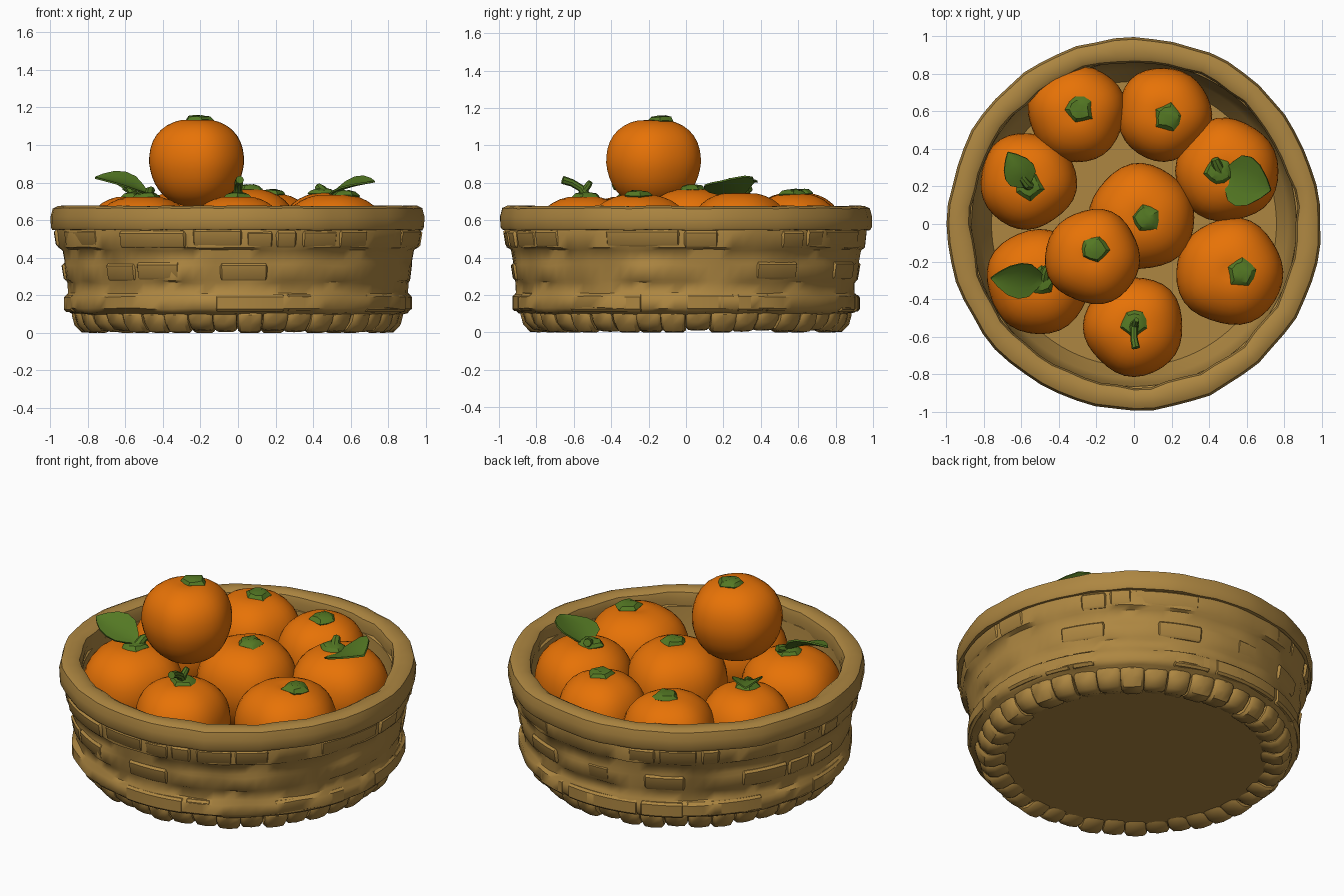
import bpy, bmesh, math, random
from mathutils import Vector, Matrix

if "Cube" in bpy.data.objects:
    bpy.data.objects.remove(bpy.data.objects["Cube"])

random.seed(7)


def material(name, rgb):
    m = bpy.data.materials.new(name)
    m.diffuse_color = (*rgb, 1)
    m.use_nodes = True
    m.node_tree.nodes["Principled BSDF"].inputs["Base Color"].default_value = m.diffuse_color
    return m


WICKER = material("wicker tan", (0.42, 0.24, 0.053))
ORANGE = material("fruit orange", (0.80, 0.17, 0.002))
GREEN = material("leaf green", (0.088, 0.188, 0.017))


def finish(bm, name, mat, angle=40):
    bmesh.ops.recalc_face_normals(bm, faces=bm.faces)
    me = bpy.data.meshes.new(name)
    bm.to_mesh(me)
    bm.free()
    me.materials.append(mat)
    for p in me.polygons:
        p.use_smooth = True
    me.set_sharp_from_angle(angle=math.radians(angle))
    ob = bpy.data.objects.new(name, me)
    bpy.context.collection.objects.link(ob)
    return ob


def skin(bm, rings, wrap_rings=False):
    """Join closed rings of points with quads; cap the ends when open."""
    vs = [[bm.verts.new(p) for p in ring] for ring in rings]
    n, k = len(vs), len(vs[0])
    for i in range(n if wrap_rings else n - 1):
        a, b = vs[i], vs[(i + 1) % n]
        for j in range(k):
            j2 = (j + 1) % k
            bm.faces.new((a[j], a[j2], b[j2], b[j]))
    if not wrap_rings:
        bm.faces.new(vs[0])
        bm.faces.new(vs[-1])


def polar(r, a, z):
    return Vector((r * math.cos(a), r * math.sin(a), z))


def wave(a, s):
    return (math.sin(7 * a + s * 2.3) + math.sin(11 * a + s * 4.1)
            + math.sin(19 * a + s * 1.7)) / 3


# Basket wall with stepped woven rows and inner wall
wall = [(0.70, 0.04), (0.79, 0.03), (0.845, 0.09), (0.90, 0.108), (0.926, 0.13),
        (0.926, 0.19), (0.904, 0.212), (0.906, 0.265), (0.916, 0.28), (0.926, 0.36),
        (0.924, 0.38), (0.935, 0.44), (0.958, 0.455), (0.967, 0.535), (0.96, 0.57),
        (0.90, 0.60), (0.865, 0.58), (0.85, 0.42), (0.82, 0.27), (0.75, 0.19)]
bm = bmesh.new()
SEG = 96
rings = []
for i in range(SEG):
    a = math.tau * i / SEG
    rings.append([polar(r + (0.008 * wave(a, j // 2) if 2 <= j <= 14 else 0), a,
                        z + (0.006 * wave(a, j // 2 + 9) if 3 <= j <= 13 else 0))
                  for j, (r, z) in enumerate(wall)])
skin(bm, rings, wrap_rings=True)
finish(bm, "basket_wall", WICKER, 50)

# Base disc underneath and floor disc inside
for name, r, z0, z1 in (("basket_base", 0.74, 0.03, 0.06), ("basket_floor", 0.78, 0.15, 0.20)):
    bm = bmesh.new()
    bmesh.ops.create_cone(bm, cap_ends=True, segments=64, radius1=r, radius2=r, depth=z1 - z0,
                          matrix=Matrix.Translation((0, 0, (z0 + z1) / 2)))
    finish(bm, name, WICKER)

# Rim: thick, slightly uneven band
rim = [(0.872, 0.56), (0.865, 0.63), (0.875, 0.664), (0.90, 0.678), (0.955, 0.678),
       (0.982, 0.665), (0.994, 0.62), (0.992, 0.565), (0.984, 0.55), (0.93, 0.548)]
bm = bmesh.new()
rings = []
for i in range(60):
    a = math.tau * i / 60
    dr, dz = random.uniform(-0.007, 0.006), random.uniform(-0.005, 0.001)
    rings.append([polar(r + dr + (0.012 * wave(a, 3) if r < 0.91 else 0), a, z + dz)
                  for r, z in rim])
skin(bm, rings, wrap_rings=True)
finish(bm, "basket_rim", WICKER, 32)


def strip(bm, a0, a1, z0, z1, r0, r1, depth=0.05):
    """Rounded woven strip curved round the basket from angle a0 to a1."""
    n = max(3, int((a1 - a0) / 0.07))
    e = min(0.012, (a1 - a0) * 0.15)
    stops = [(a0, 0.014)] + [(a0 + e + (a1 - a0 - 2 * e) * i / n, 0) for i in range(n + 1)] \
        + [(a1, 0.014)]
    rings = []
    for a, s in stops:
        b = 0.012
        lo, hi = z0 + s * 0.5, z1 - s * 0.5
        rings.append([polar(r, a, z) for r, z in (
            (r0 - depth, lo), (r0 - b - s, lo), (r0 - s, lo + b),
            (r1 - s, hi - b), (r1 - b - s, hi), (r1 - depth, hi))])
    skin(bm, rings)


# Woven strips in rows: z0, z1, lower radius, upper radius, chance, length range
rows = [(0.115, 0.205, 0.930, 0.930, 0.6, (0.15, 0.50)),
        (0.28, 0.372, 0.926, 0.937, 0.45, (0.12, 0.32)),
        (0.455, 0.546, 0.967, 0.978, 0.75, (0.10, 0.50))]
for k, (z0, z1, r0, r1, chance, (l0, l1)) in enumerate(rows):
    bm = bmesh.new()
    a = 0.1 * k
    end = a + math.tau
    while a < end - 0.08:
        length = min(random.uniform(l0, l1), end - a - 0.02)
        if random.random() < chance:
            d, t = random.uniform(-0.006, 0.004), random.uniform(-0.005, 0.005)
            strip(bm, a, a + length, z0 + t, z1 + t, r0 + d, r1 + d)
        a += length + random.uniform(0.01, 0.04)
    finish(bm, "woven_row_%d" % (k + 1), WICKER)

# Foot ring: wrapped blocks round the base
bm = bmesh.new()
COUNT = 40
foot = [(0.70, 0.045), (0.725, 0.022), (0.785, 0.0), (0.83, 0.006), (0.868, 0.045),
        (0.882, 0.095), (0.87, 0.12), (0.80, 0.12)]
for i in range(COUNT):
    a0 = math.tau * i / COUNT
    a1 = a0 + math.tau / COUNT * random.uniform(0.93, 1.0)
    d = random.uniform(-0.01, 0.006)
    dz = random.choice((0, 0, 0.006, 0.012))
    rings = []
    for t, s in ((0, 0.012), (0.12, 0), (0.5, -0.003), (0.88, 0), (1, 0.012)):
        rings.append([polar(r + d - (s if r > 0.8 else 0), a0 + (a1 - a0) * t,
                            max(0, z + dz + (s if z < 0.05 else 0))) for r, z in foot])
    skin(bm, rings)
finish(bm, "foot_ring", WICKER)


# Fruit: rounded, slightly squared body tapering to the bottom, dimpled at the top
def fruit(name, x, y, z, r, h, seed):
    bm = bmesh.new()
    bmesh.ops.create_uvsphere(bm, u_segments=32, v_segments=20, radius=1)
    for v in bm.verts:
        c = v.co
        a = math.atan2(c.y, c.x)
        flat = math.hypot(c.x, c.y)
        s = (flat ** 2.4 + abs(c.z) ** 2.4) ** (-1 / 2.4)
        w = flat * s * (1 + 0.02 * math.sin(3 * a + seed) + 0.015 * math.sin(5 * a + 2 * seed))
        if c.z < 0:
            w *= 1 + 0.12 * c.z
        zz = c.z * s - 0.05 * max(0, 1 - flat / 0.25) * (c.z > 0)
        v.co = (x + r * w * math.cos(a), y + r * w * math.sin(a), z + h * zz)
    finish(bm, name, ORANGE, 60)


# Calyx: small lumpy cap
def calyx(name, x, y, z, seed):
    bm = bmesh.new()
    rings = []
    for r, dz in ((0.062, -0.03), (0.076, -0.008), (0.055, 0.012), (0.025, 0.018)):
        ring = []
        for i in range(10):
            a = math.tau * i / 10 + seed
            k = r * (1.04 if i % 2 else 0.9) * random.uniform(0.88, 1.1)
            ring.append(Vector((x, y, z + dz + random.uniform(-0.004, 0.004))) + polar(k, a, 0))
        rings.append(ring)
    skin(bm, rings)
    finish(bm, name, GREEN, 30)


# x, y, z centre, radius, half height, calyx x, calyx y
fruits = [(-0.305, 0.59, 0.50, 0.26, 0.25, -0.29, 0.61),
          (0.16, 0.585, 0.50, 0.25, 0.245, 0.18, 0.57),
          (0.495, 0.285, 0.50, 0.275, 0.25, 0.45, 0.28),
          (0.51, -0.255, 0.49, 0.285, 0.25, 0.57, -0.26),
          (0.0, -0.545, 0.48, 0.265, 0.25, 0.0, -0.53),
          (-0.505, -0.305, 0.48, 0.28, 0.25, -0.49, -0.30),
          (-0.565, 0.23, 0.48, 0.257, 0.25, -0.56, 0.20),
          (0.04, 0.035, 0.51, 0.282, 0.26, 0.06, 0.03),
          (-0.22, -0.175, 0.905, 0.253, 0.235, -0.21, -0.135)]
for i, (x, y, z, r, h, cx, cy) in enumerate(fruits):
    fruit("fruit_%d" % (i + 1), x, y, z, r, h, i * 1.3)
    calyx("calyx_%d" % (i + 1), cx, cy, z + h, i * 0.7)


# Leaves: cupped blade plus a thin twig back to the calyx
def tube(name, pts, radii):
    bm = bmesh.new()
    rings = []
    for i, p in enumerate(pts):
        d = Vector(pts[min(i + 1, len(pts) - 1)]) - Vector(pts[max(i - 1, 0)])
        q = d.to_track_quat('Z', 'Y')
        rings.append([Vector(p) + q @ polar(radii[i], math.tau * j / 8, 0) for j in range(8)])
    skin(bm, rings)
    finish(bm, name, GREEN)


def leaf(name, base, tip, normal, width):
    base, tip, n = Vector(base), Vector(tip), Vector(normal).normalized()
    along = tip - base
    side = n.cross(along).normalized()
    bm = bmesh.new()
    rings = []
    for t, w in ((0, 0.12), (0.12, 0.5), (0.3, 0.92), (0.5, 1), (0.7, 0.82), (0.88, 0.42), (1, 0.04)):
        c = base + along * t + n * 0.02 * math.sin(math.pi * t)
        hw = w * width / 2
        top = [c + side * hw * u + n * 0.022 * w * u * u for u in (-1, -0.5, 0, 0.5, 1)]
        rings.append(top + [p - n * 0.01 for p in reversed(top)])
    skin(bm, rings)
    finish(bm, name, GREEN, 50)


leaf("leaf_right", (0.48, 0.275, 0.725), (0.725, 0.18, 0.81), (-0.55, -0.05, 1), 0.28)
leaf("leaf_front_left", (-0.48, -0.29, 0.745), (-0.76, -0.29, 0.83), (0.35, -0.4, 1), 0.20)
leaf("leaf_back_left", (-0.57, 0.20, 0.755), (-0.67, 0.38, 0.81), (0.3, -0.4, 1), 0.17)
tube("twig_right", [(0.46, 0.28, 0.74), (0.44, 0.32, 0.765), (0.43, 0.345, 0.775)], [0.03, 0.027, 0.022])
tube("twig_front_left", [(-0.48, -0.30, 0.72), (-0.47, -0.25, 0.755), (-0.46, -0.23, 0.76)], [0.03, 0.025, 0.02])
tube("twig_back_left", [(-0.55, 0.2, 0.72), (-0.57, 0.21, 0.76), (-0.60, 0.25, 0.775)], [0.03, 0.025, 0.02])

# Short bare stem on the front fruit
tube("front_stem", [(0.0, -0.53, 0.72), (0.0, -0.56, 0.77), (0.0, -0.61, 0.80), (0.01, -0.66, 0.815)],
     [0.03, 0.02, 0.02, 0.022])
tube("front_stem_fork", [(0.0, -0.55, 0.75), (0.01, -0.52, 0.79), (0.015, -0.51, 0.805)],
     [0.02, 0.018, 0.014])
